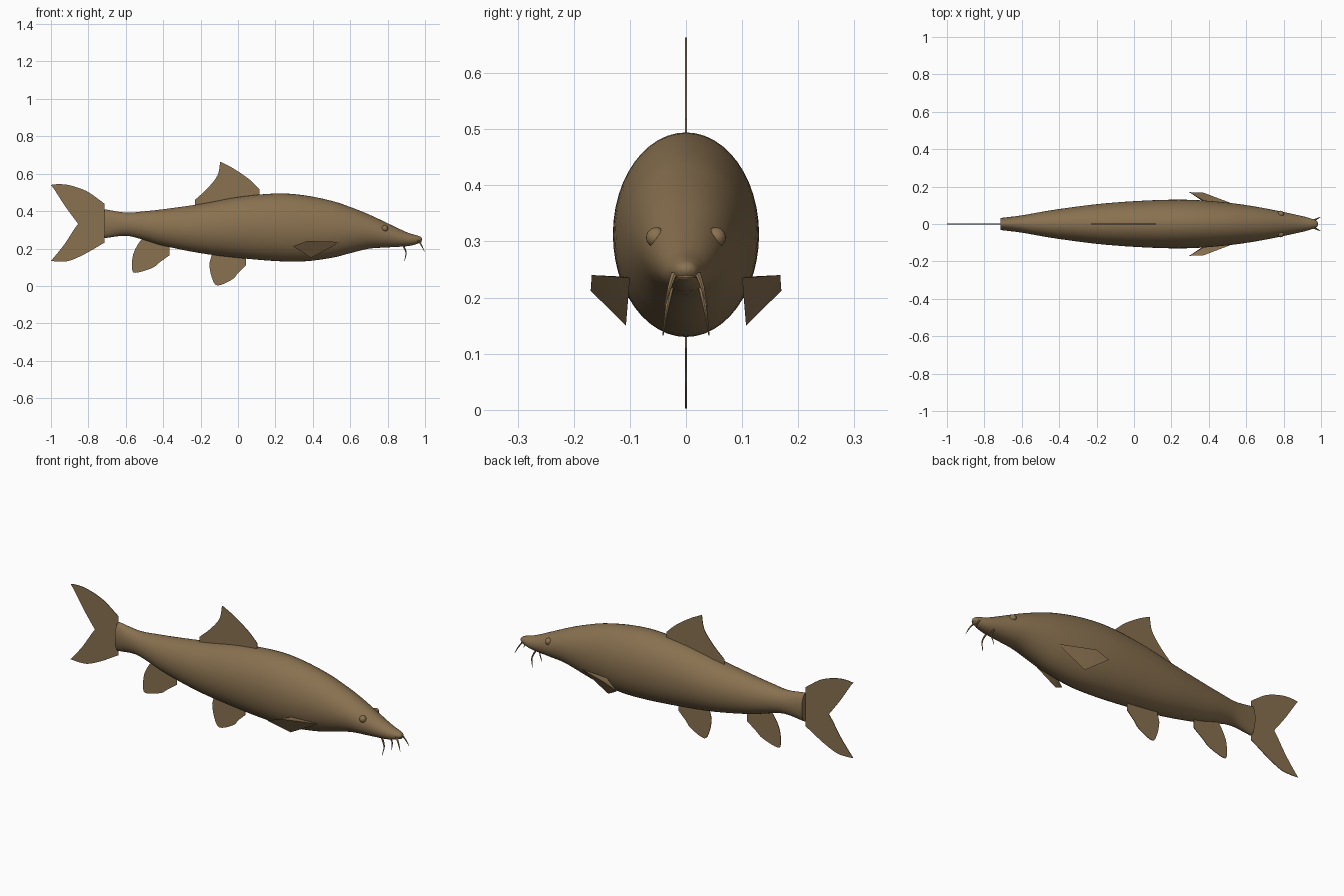
import bpy, bmesh, math
from mathutils import Vector

if "Cube" in bpy.data.objects:
    bpy.data.objects.remove(bpy.data.objects["Cube"])

def material(name, rgb):
    m = bpy.data.materials.new(name)
    m.diffuse_color = (*rgb, 1)
    m.use_nodes = True
    m.node_tree.nodes["Principled BSDF"].inputs["Base Color"].default_value = m.diffuse_color
    return m

BROWN = material("olive brown", (0.25, 0.165, 0.08))

def finish(bm, name):
    bmesh.ops.recalc_face_normals(bm, faces=bm.faces)
    me = bpy.data.meshes.new(name)
    bm.to_mesh(me)
    bm.free()
    ob = bpy.data.objects.new(name, me)
    bpy.context.collection.objects.link(ob)
    me.materials.append(BROWN)
    bpy.ops.object.select_all(action='DESELECT')
    ob.select_set(True)
    bpy.context.view_layer.objects.active = ob
    bpy.ops.object.shade_smooth_by_angle(angle=math.radians(40))
    return ob

def smooth_path(pts, n):
    # Catmull-Rom through the points
    pts = [Vector(p) for p in pts]
    p = [pts[0] * 2 - pts[1]] + pts + [pts[-1] * 2 - pts[-2]]
    out = []
    for i in range(1, len(p) - 2):
        a, b, c, d = p[i - 1:i + 3]
        for k in range(n):
            t = k / n
            out.append(0.5 * (2 * b + (c - a) * t + (2 * a - 5 * b + 4 * c - d) * t * t
                              + (3 * b - a - 3 * c + d) * t ** 3))
    return out + [pts[-1]]

def loft(name, rings):
    bm = bmesh.new()
    loops = [[bm.verts.new(v) for v in r] for r in rings]
    n = len(loops[0])
    for a, b in zip(loops, loops[1:]):
        for j in range(n):
            bm.faces.new((a[j], a[(j + 1) % n], b[(j + 1) % n], b[j]))
    bm.faces.new(loops[0])
    bm.faces.new(loops[-1])
    return finish(bm, name)

# Body: elliptical sections given as (x, top, bottom) and a half width
SECTIONS = [(-0.715, 0.41, 0.255, 0.032), (-0.60, 0.392, 0.268, 0.046), (-0.50, 0.399, 0.245, 0.064),
            (-0.40, 0.41, 0.215, 0.080), (-0.20, 0.438, 0.175, 0.106), (0.0, 0.475, 0.150, 0.122),
            (0.20, 0.494, 0.133, 0.130), (0.35, 0.485, 0.131, 0.127), (0.50, 0.455, 0.150, 0.114),
            (0.60, 0.422, 0.175, 0.101), (0.70, 0.382, 0.199, 0.084), (0.80, 0.335, 0.206, 0.064),
            (0.90, 0.288, 0.212, 0.042), (0.95, 0.272, 0.222, 0.028), (0.975, 0.263, 0.234, 0.018),
            (0.984, 0.254, 0.245, 0.007)]
upper = smooth_path([(x, w, t) for x, t, b, w in SECTIONS], 4)
lower = smooth_path([(x, w, b) for x, t, b, w in SECTIONS], 4)
rings = []
for u, l in zip(upper, lower):
    c, h = (u.z + l.z) / 2, (u.z - l.z) / 2
    rings.append([(u.x, u.y * math.cos(a), c + h * math.sin(a))
                  for a in (2 * math.pi * j / 48 for j in range(48))])
loft("body", rings)

# Flat fins on the centre plane, outlines in (x, z)
def fin(name, outline, thick=0.0015):
    bm = bmesh.new()
    f = bm.faces.new([bm.verts.new((x, -thick, z)) for x, z in outline])
    g = bmesh.ops.extrude_face_region(bm, geom=[f])
    bmesh.ops.translate(bm, vec=(0, 2 * thick, 0),
                        verts=[v for v in g["geom"] if isinstance(v, bmesh.types.BMVert)])
    bmesh.ops.triangulate(bm, faces=[f for f in bm.faces if len(f.verts) > 4])
    return finish(bm, name)

def curved(*pts):
    return [(v.x, v.y) for v in smooth_path([(x, z, 0) for x, z in pts], 4)]

fin("dorsal_fin", curved((-0.23, 0.46), (-0.165, 0.52), (-0.11, 0.59), (-0.095, 0.663))
    + curved((-0.085, 0.66), (-0.02, 0.625), (0.06, 0.57), (0.115, 0.518))
    + [(0.115, 0.45), (-0.23, 0.42)])
fin("tail_fin", [(-0.715, 0.23), (-0.715, 0.44)]
    + curved((-0.73, 0.452), (-0.81, 0.507), (-0.90, 0.538), (-0.96, 0.544), (-1.0, 0.54))
    + curved((-0.985, 0.52), (-0.92, 0.42), (-0.855, 0.332))
    + curved((-0.875, 0.305), (-0.93, 0.22), (-1.0, 0.133))
    + curved((-0.96, 0.13), (-0.90, 0.135), (-0.82, 0.17), (-0.73, 0.222)))
fin("anal_fin", curved((-0.365, 0.165), (-0.42, 0.125), (-0.46, 0.095), (-0.55, 0.07), (-0.567, 0.10),
                       (-0.56, 0.17), (-0.53, 0.23), (-0.50, 0.265)) + [(-0.365, 0.25)])
fin("pelvic_fin", curved((0.043, 0.11), (0.0, 0.068), (-0.03, 0.035), (-0.11, 0.002), (-0.14, 0.045),
                         (-0.153, 0.11), (-0.148, 0.14)) + [(-0.13, 0.20), (0.043, 0.18)])

for side, s in (("left", 1), ("right", -1)):
    # Pectoral fin: bent four-cornered blade
    bm = bmesh.new()
    a, b, c, d = [bm.verts.new((x, s * y, z)) for x, y, z in
                  ((0.55, 0.100, 0.235), (0.37, 0.168, 0.240), (0.295, 0.170, 0.212), (0.39, 0.107, 0.150))]
    e = bm.verts.new((0.40, s * 0.108, 0.237))
    for t in ((a, b, d), (b, c, d), (a, e, b), (a, d, e), (e, d, c), (e, c, b)):
        bm.faces.new(t)
    finish(bm, side + "_pectoral_fin")

    # Eye: low bump on the head
    bm = bmesh.new()
    bmesh.ops.create_uvsphere(bm, u_segments=20, v_segments=12, radius=0.018)
    bmesh.ops.translate(bm, verts=bm.verts, vec=(0.785, s * 0.053, 0.307))
    finish(bm, side + "_eye")

    # Barbels: two tapering whiskers per side
    for part, pts in (("front", ((0.962, 0.020, 0.245), (0.982, 0.030, 0.215), (0.997, 0.038, 0.183))),
                      ("rear", ((0.880, 0.026, 0.222), (0.898, 0.034, 0.180), (0.890, 0.041, 0.132)))):
        path = smooth_path(pts, 4)
        n = len(path) - 1
        loft(f"{side}_{part}_barbel",
             [[(p.x + r * math.cos(q), s * p.y + r * math.sin(q), p.z)
               for q in (math.pi * k / 4 for k in range(8))]
              for p, r in ((p, 0.006 - 0.005 * i / n) for i, p in enumerate(path))])

# Mouth: small lip under the snout
bm = bmesh.new()
bmesh.ops.create_uvsphere(bm, u_segments=20, v_segments=10, radius=1)
bmesh.ops.scale(bm, verts=bm.verts, vec=(0.02, 0.018, 0.007))
bmesh.ops.translate(bm, verts=bm.verts, vec=(0.962, 0, 0.236))
finish(bm, "lip")
